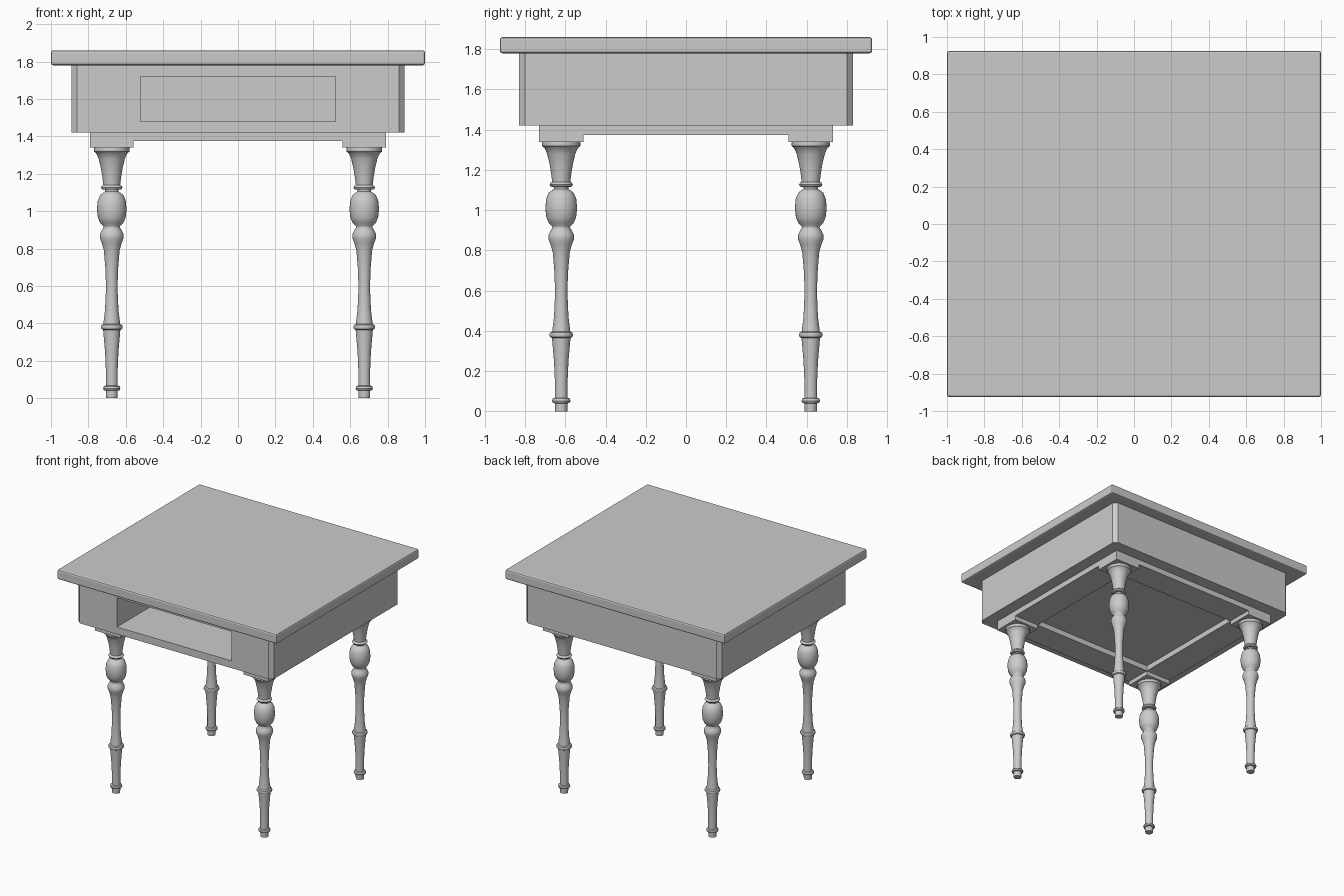
import bpy, bmesh
from math import radians
from mathutils import Matrix, Vector

if "Cube" in bpy.data.objects:
    bpy.data.objects.remove(bpy.data.objects["Cube"])


def finish(name, bm):
    bmesh.ops.recalc_face_normals(bm, faces=bm.faces)
    me = bpy.data.meshes.new(name)
    bm.to_mesh(me)
    bm.free()
    ob = bpy.data.objects.new(name, me)
    bpy.context.collection.objects.link(ob)
    return ob


def prism(name, outline, z0, z1):
    """Extrude a flat outline from z0 to z1."""
    bm = bmesh.new()
    face = bm.faces.new([bm.verts.new((x, y, z0)) for x, y in outline])
    ext = bmesh.ops.extrude_face_region(bm, geom=[face])
    verts = [v for v in ext["geom"] if isinstance(v, bmesh.types.BMVert)]
    bmesh.ops.translate(bm, verts=verts, vec=(0, 0, z1 - z0))
    return finish(name, bm)


def box(name, x0, x1, y0, y1, z0, z1):
    return prism(name, [(x0, y0), (x1, y0), (x1, y1), (x0, y1)], z0, z1)


def cut(ob, cutter):
    mod = ob.modifiers.new("cut", "BOOLEAN")
    mod.operation = "DIFFERENCE"
    mod.solver = "EXACT"
    mod.object = cutter
    cutter.hide_render = True
    cutter.hide_set(True)


# Table top with a softened edge
top = box("table_top", -1, 1, -0.925, 0.925, 1.78, 1.86)
bev = top.modifiers.new("edge", "BEVEL")
bev.width, bev.segments = 0.012, 2

# Apron box with chamfered corners and an open drawer slot in front
X, Y, C = 0.89, 0.83, 0.03
apron = prism("apron", [(-X + C, -Y), (X - C, -Y), (X, -Y + C), (X, Y - C),
                        (X - C, Y), (-X + C, Y), (-X, Y - C), (-X, -Y + C)], 1.42, 1.78)
cut(apron, box("drawer_slot_cutter", -0.52, 0.52, -1.0, 0.72, 1.48, 1.72))

# Square frame under the apron
frame = box("under_frame", -0.79, 0.79, -0.73, 0.73, 1.375, 1.42)
cut(frame, box("frame_cutter", -0.56, 0.56, -0.51, 0.51, 1.3, 1.5))

# Turned leg profile: radius, height
profile = [
    (0.030, 0.0), (0.032, 0.04), (0.042, 0.043), (0.046, 0.053), (0.042, 0.064),
    (0.032, 0.068), (0.032, 0.16), (0.036, 0.25), (0.046, 0.365), (0.055, 0.370),
    (0.059, 0.381), (0.055, 0.392), (0.045, 0.397), (0.036, 0.47), (0.031, 0.58),
    (0.033, 0.68), (0.042, 0.79), (0.053, 0.83), (0.063, 0.855), (0.064, 0.875),
    (0.055, 0.895), (0.044, 0.912), (0.045, 0.92), (0.062, 0.937), (0.074, 0.965),
    (0.079, 1.01), (0.075, 1.055), (0.062, 1.087), (0.044, 1.10), (0.036, 1.105),
    (0.036, 1.115), (0.052, 1.117), (0.058, 1.127), (0.052, 1.137), (0.045, 1.14),
    (0.050, 1.18), (0.058, 1.23), (0.070, 1.28), (0.083, 1.31), (0.094, 1.318),
    (0.096, 1.328), (0.094, 1.34)]


def leg(name, x, y):
    bm = bmesh.new()
    n = 32
    rings = []
    for r, z in profile:
        rings.append([bm.verts.new(Matrix.Rotation(radians(360 * i / n), 3, "Z")
                                   @ Vector((r, 0, z))) for i in range(n)])
    for a, b in zip(rings, rings[1:]):
        for i in range(n):
            j = (i + 1) % n
            bm.faces.new((a[i], a[j], b[j], b[i]))
    bm.faces.new(rings[0][::-1])
    bm.faces.new(rings[-1])
    ob = finish(name, bm)
    ob.location = (x, y, 0)
    bpy.ops.object.select_all(action="DESELECT")
    ob.select_set(True)
    bpy.context.view_layer.objects.active = ob
    bpy.ops.object.shade_smooth_by_angle(angle=radians(40))


# Four legs, each under its corner block
for fb, sy in (("front", -1), ("back", 1)):
    for lr, sx in (("left", -1), ("right", 1)):
        cx, cy = 0.675 * sx, 0.62 * sy
        box(f"{fb}_{lr}_block", cx - 0.115, cx + 0.115, cy - 0.11, cy + 0.11, 1.34, 1.375)
        leg(f"{fb}_{lr}_leg", cx, cy)
